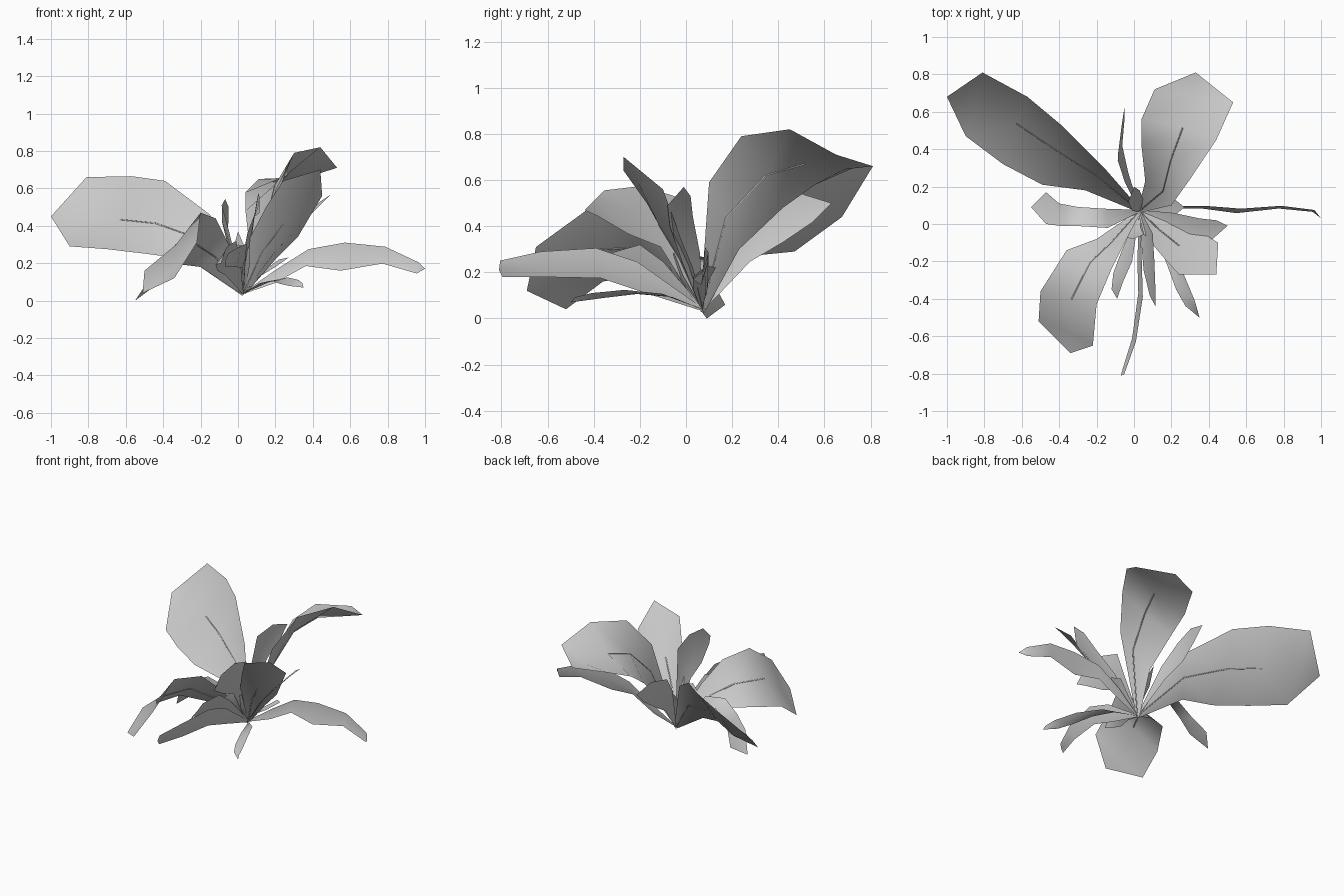
import bpy
from mathutils import Vector as V

BASE = V((0.03, 0.07, 0.04))


def stem(name, pts):
    # thin raised midrib tube
    cu = bpy.data.curves.new(name, 'CURVE')
    cu.dimensions = '3D'
    cu.bevel_depth = 0.004
    cu.bevel_resolution = 0
    sp = cu.splines.new('POLY')
    sp.points.add(len(pts) - 1)
    for p, co in zip(sp.points, pts):
        p.co = (*co, 1)
    bpy.context.collection.objects.link(bpy.data.objects.new(name, cu))


def leaf(name, left, right, tip, cup=0.05, rib=False, base=BASE):
    # three-column strip: left edge, sunken midline, right edge, pointed end
    side = (V(right[0]) - V(left[0])) * 0.06
    rows = [(base - side, base, base + side)]
    for a, b in zip(left, right):
        a, b = V(a), V(b)
        mid = (a + b) / 2
        n = (b - a).cross(mid - rows[-1][1]).normalized()
        if n.z > 0:
            n = -n
        rows.append((a, mid + n * cup * (b - a).length, b))
    verts = [p for r in rows for p in r] + [V(tip)]
    faces = []
    for i in range(len(rows) - 1):
        for k in (0, 1):
            j = 3 * i + k
            faces.append((j, j + 1, j + 4, j + 3))
    e, t = 3 * (len(rows) - 1), len(verts) - 1
    faces += [(e, e + 1, t), (e + 1, e + 2, t)]
    me = bpy.data.meshes.new(name)
    me.from_pydata(verts, [], faces)
    me.shade_smooth()
    bpy.context.collection.objects.link(bpy.data.objects.new(name, me))
    if rib:
        stem(name + "_rib", [r[1] for r in rows[:-1]])


def blade(name, path, half, widths, tip, cup=0.05, base=BASE):
    # slim leaf from a centre path and a sideways half-width vector
    h = V(half)
    leaf(name, [V(p) - h * w for p, w in zip(path, widths)],
         [V(p) + h * w for p, w in zip(path, widths)], tip, cup, base=base)


# four large ribbed leaves
leaf("back_left_leaf",
     [(-.15, .29, .46), (-.39, .53, .64), (-.57, .68, .665), (-.81, .81, .66)],
     [(-.26, .18, .22), (-.49, .21, .25), (-.70, .32, .275), (-.90, .47, .29)],
     (-1, .68, .45), 0.1, True)
leaf("back_right_leaf",
     [(.06, .23, .30), (.04, .42, .48), (.04, .56, .58), (.11, .72, .65)],
     [(.20, .10, .59), (.30, .24, .79), (.44, .45, .82), (.53, .65, .71)],
     (.33, .81, .66), 0.08, True)
leaf("right_upright_leaf",
     [(.05, -.05, .31), (.15, -.17, .50), (.24, -.27, .64)],
     [(.20, .03, .22), (.32, -.02, .34), (.45, -.10, .56)],
     (.44, -.27, .70), 0.1, True)
leaf("front_left_leaf",
     [(-.20, -.08, .18), (-.36, -.14, .20), (-.50, -.36, .16), (-.51, -.52, .04)],
     [(-.05, -.10, .30), (-.12, -.24, .44), (-.20, -.43, .47), (-.22, -.65, .31)],
     (-.34, -.69, .12), 0.06, True)

# slim arching leaves
blade("left_drooping_leaf",
      [(-.14, .03, .25), (-.30, .04, .28), (-.40, .05, .19), (-.47, .085, .09)],
      (0, .085, -.03), [.6, .6, .7, 1], (-.55, .09, .0))
blade("back_thin_leaf",
      [(-.04, .25, .31), (-.075, .38, .42), (-.06, .52, .48)],
      (-.012, -.04, .09), [.7, 1, .7], (-.05, .63, .50))
blade("front_upright_leaf",
      [(.07, -.08, .42), (.08, -.22, .47), (.10, -.37, .50)],
      (.03, .03, .11), [1, .95, .5], (.115, -.44, .47))
blade("front_long_leaf",
      [(.03, -.20, .18), (.035, -.38, .24), (.0, -.62, .235), (-.06, -.80, .215)],
      (.012, -.01, .065), [1, 1, .85, .55], (-.07, -.81, .21))
blade("right_long_leaf",
      [(.20, .09, .13), (.37, .09, .23), (.56, .07, .235), (.78, .09, .243), (.96, .07, .175)],
      (.012, .012, .075), [.5, .6, 1, .6, .4], (1, .03, .17))
blade("front_right_low_leaf",
      [(.15, -.08, .10), (.22, -.24, .115), (.275, -.38, .10), (.31, -.46, .085)],
      (.05, -.03, .01), [.7, .9, 1, .7], (.35, -.50, .07))
blade("right_narrow_leaf",
      [(.20, .02, .27), (.34, -.02, .42), (.43, -.03, .51)],
      (.01, .05, .02), [.8, 1, 1], (.50, -.01, .57))
blade("front_short_leaf",
      [(-.03, -.12, .19), (-.06, -.23, .24), (-.09, -.33, .24)],
      (.05, .03, .08), [.7, 1, .6], (-.09, -.40, .20))

# small inner leaves
blade("inner_front_leaf", [(.01, -.02, .16), (0, -.06, .25)], (.065, .01, .03),
      [.8, 1], (.0, -.08, .30))
blade("inner_back_leaf", [(.02, .10, .18), (.0, .15, .28)], (.03, .03, .02),
      [1, 1], (.0, .20, .37))
blade("inner_right_leaf", [(.12, .06, .14), (.21, .08, .20)], (.01, .05, .02),
      [.6, 1], (.27, .09, .23))
